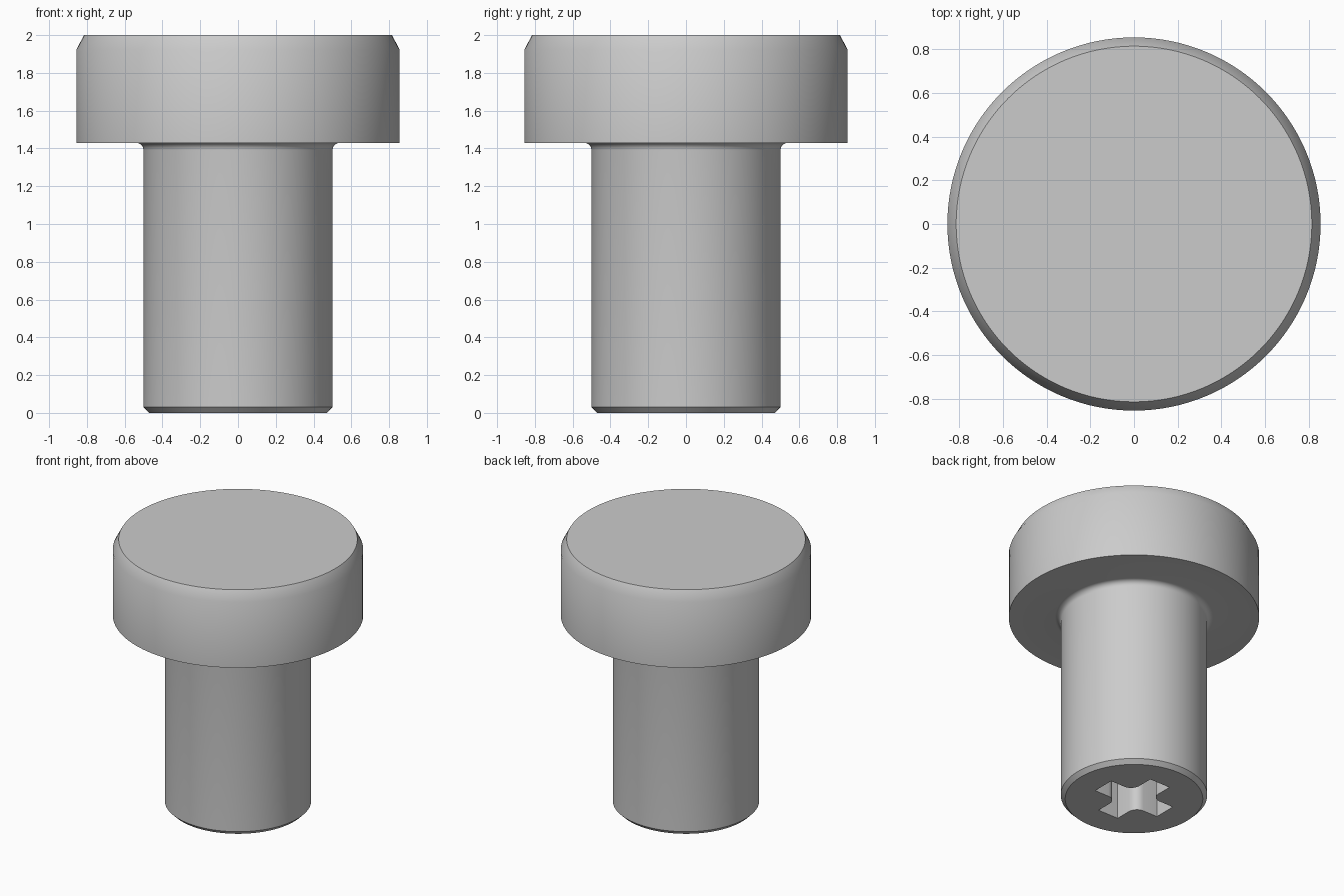
import bpy
import bmesh
import math
from mathutils import Matrix, Vector

cube = bpy.data.objects.get("Cube")
if cube:
    bpy.data.objects.remove(cube, do_unlink=True)

SEGMENTS = 128
steel = bpy.data.materials.new("grey_steel")
steel.use_nodes = True
steel.diffuse_color = (0.6, 0.6, 0.6, 1)
steel.node_tree.nodes["Principled BSDF"].inputs["Base Color"].default_value = steel.diffuse_color


def add_object(name, bm):
    bmesh.ops.recalc_face_normals(bm, faces=bm.faces[:])
    mesh = bpy.data.meshes.new(name)
    bm.to_mesh(mesh)
    bm.free()
    mesh.materials.append(steel)
    obj = bpy.data.objects.new(name, mesh)
    bpy.context.collection.objects.link(obj)
    return obj


def arc(cx, cy, r, start, end, steps):
    angles = [math.radians(start + (end - start) * i / steps) for i in range(steps + 1)]
    return [(cx + r * math.cos(a), cy + r * math.sin(a)) for a in angles]


def lathe(name, profile):
    """Turn an (radius, height) profile around z and cap both ends."""
    bm = bmesh.new()
    rings = []
    for r, z in profile:
        ring = [bm.verts.new((x, y, z)) for x, y in arc(0, 0, r, 0, 360, SEGMENTS)[:-1]]
        rings.append(ring)
    for low, high in zip(rings, rings[1:]):
        for i in range(SEGMENTS):
            j = (i + 1) % SEGMENTS
            bm.faces.new((low[i], low[j], high[j], high[i]))
    bm.faces.new(rings[0])
    bm.faces.new(rings[-1])
    return add_object(name, bm)


def cross_prism(name, reach, half_width, fillet, bottom, top):
    """Four-armed prism with rounded inner corners."""
    bm = bmesh.new()
    c = half_width + fillet
    quarter = [(reach, -half_width), (reach, half_width)] + arc(c, c, fillet, 270, 180, 6)
    outline = []
    for k in range(4):
        turn = Matrix.Rotation(k * math.pi / 2, 3, "Z")
        outline += [turn @ Vector((x, y, bottom)) for x, y in quarter]
    base = bm.faces.new([bm.verts.new(p) for p in outline])
    side = bmesh.ops.extrude_face_region(bm, geom=[base], use_keep_orig=True)
    moved = [v for v in side["geom"] if isinstance(v, bmesh.types.BMVert)]
    bmesh.ops.translate(bm, verts=moved, vec=(0, 0, top - bottom))
    return add_object(name, bm)


# Turned body: chamfered shank, fillet under the head, chamfered head
fillet = arc(0.54, 1.39, 0.04, 180, 90, 6)
profile = [(0.47, 0), (0.5, 0.03)] + fillet + [(0.855, 1.43), (0.855, 1.925), (0.815, 2)]
body = lathe("screw_body", profile)

# Cross-shaped drive recess in the shank end
cutter = cross_prism("recess_cutter", 0.275, 0.085, 0.07, -0.1, 0.35)
cutter.hide_render = True
cut = body.modifiers.new("drive_recess", "BOOLEAN")
cut.operation = "DIFFERENCE"
cut.solver = "EXACT"
cut.object = cutter

bpy.ops.object.select_all(action="DESELECT")
body.select_set(True)
bpy.context.view_layer.objects.active = body
bpy.ops.object.modifier_apply(modifier=cut.name)
bpy.data.objects.remove(cutter, do_unlink=True)
bpy.ops.object.shade_smooth_by_angle(angle=math.radians(35))
